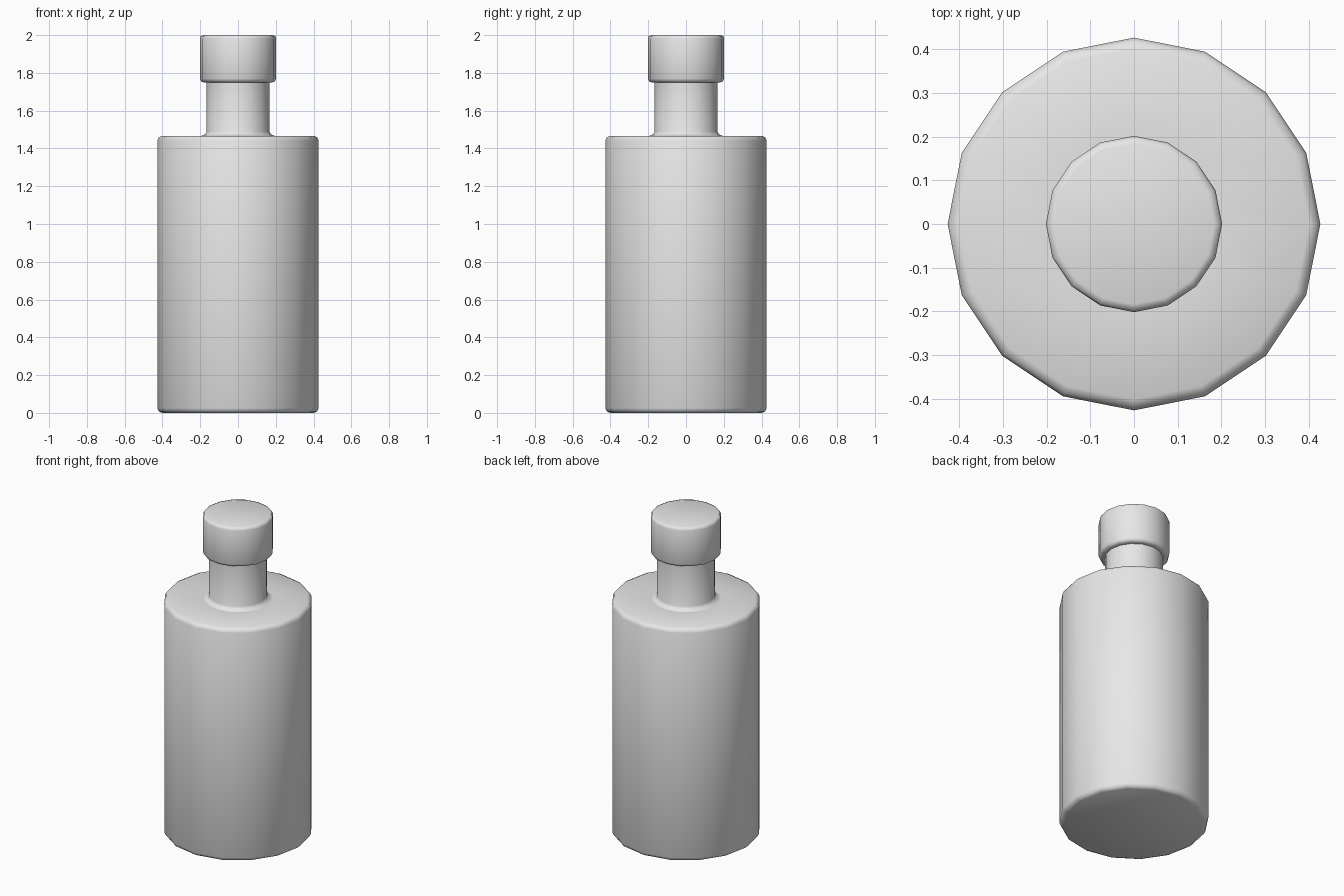
import bpy
import bmesh
from math import cos, sin, tau

SIDES = 16

cube = bpy.data.objects.get("Cube")
if cube:
    bpy.data.objects.remove(cube, do_unlink=True)

grey = bpy.data.materials.new("light grey")
grey.use_nodes = True
colour = (0.8, 0.8, 0.8, 1)
grey.diffuse_color = colour
grey.node_tree.nodes["Principled BSDF"].inputs["Base Color"].default_value = colour


def lathe(name, profile, close_bottom=False, close_top=False):
    """Turn (radius, height) points, listed upwards, into a faceted smooth solid."""
    bm = bmesh.new()
    rings = [[bm.verts.new((r * cos(tau * i / SIDES), r * sin(tau * i / SIDES), z))
              for i in range(SIDES)] for r, z in profile]
    for low, high in zip(rings, rings[1:]):
        for i in range(SIDES):
            j = (i + 1) % SIDES
            bm.faces.new((low[i], low[j], high[j], high[i]))
    if close_bottom:
        bm.faces.new(rings[0][::-1])
    if close_top:
        bm.faces.new(rings[-1])
    for face in bm.faces:
        face.smooth = True
    mesh = bpy.data.meshes.new(name)
    bm.to_mesh(mesh)
    bm.free()
    mesh.materials.append(grey)
    obj = bpy.data.objects.new(name, mesh)
    bpy.context.collection.objects.link(obj)
    return obj


# Wide body with rounded rims and a flat shoulder
lathe("body", [(0.402, 0), (0.419, 0.008), (0.427, 0.025),
               (0.427, 1.442), (0.419, 1.459), (0.402, 1.467), (0.195, 1.467)],
      close_bottom=True)

# Neck flaring into the shoulder
lathe("neck", [(0.195, 1.467), (0.175, 1.474), (0.167, 1.49), (0.167, 1.75)])

# Cap, open underneath where the neck enters
lathe("cap", [(0.167, 1.75), (0.183, 1.75), (0.196, 1.756), (0.202, 1.77),
              (0.202, 1.982), (0.197, 1.995), (0.184, 2.0)],
      close_top=True)
